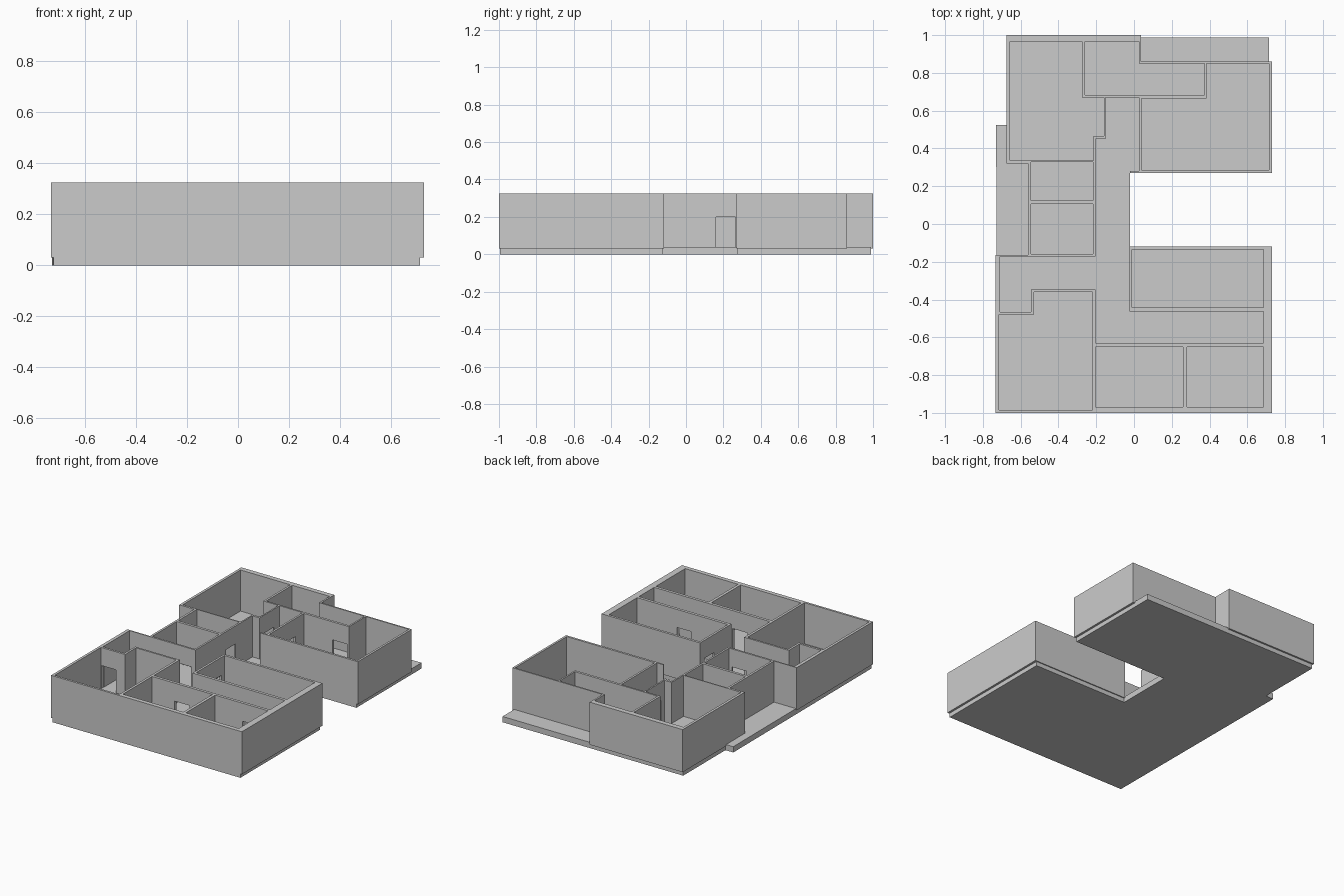
import bpy, bmesh

if "Cube" in bpy.data.objects:
    bpy.data.objects.remove(bpy.data.objects["Cube"])

FLOOR, WALL_LOW, DOOR_TOP, WALL_TOP = 0.04, 0.03, 0.2, 0.325


def prisms(name, outlines, z0, z1):
    """One object holding an upright prism for every outline."""
    bm = bmesh.new()
    for pts in outlines:
        face = bm.faces.new([bm.verts.new((x, y, z0)) for x, y in pts])
        ext = bmesh.ops.extrude_face_region(bm, geom=[face], use_keep_orig=True)
        top = [v for v in ext["geom"] if isinstance(v, bmesh.types.BMVert)]
        bmesh.ops.translate(bm, vec=(0, 0, z1 - z0), verts=top)
    bmesh.ops.recalc_face_normals(bm, faces=bm.faces)
    mesh = bpy.data.meshes.new(name)
    bm.to_mesh(mesh)
    bm.free()
    ob = bpy.data.objects.new(name, mesh)
    bpy.context.collection.objects.link(ob)
    return ob


def rect(x0, x1, y0, y1):
    return [(x0, y0), (x1, y0), (x1, y1), (x0, y1)]


def cut(target, cutter):
    mod = target.modifiers.new("cut", "BOOLEAN")
    mod.operation, mod.solver, mod.object = "DIFFERENCE", "EXACT", cutter
    bpy.context.view_layer.objects.active = target
    bpy.ops.object.modifier_apply(modifier=mod.name)
    bpy.data.objects.remove(cutter)


# Floor slab with side and back terraces, notched at the courtyard
prisms("floor_slab", [[
    (-.725, -.995), (.715, -.995), (.715, -.125), (-.022, -.125), (-.022, .275),
    (.715, .275), (.715, .988), (-.67, .988), (-.67, .525), (-.73, .525)]], 0, FLOOR)

# Solid wall block following the outside of the house
walls = prisms("walls", [[
    (-.733, -1), (.73, -1), (.73, .86), (.038, .86), (.038, 1), (-.675, 1),
    (-.675, .32), (-.56, .32), (-.56, -.165), (-.733, -.165)]], WALL_LOW, WALL_TOP)

# Rooms hollowed out of the block; the hall opens into the courtyard
back_left = [(-.657, .965), (-.275, .965), (-.275, .67), (-.16, .67),
             (-.16, .465), (-.215, .465), (-.215, .335), (-.657, .335)]
back_middle = [(-.26, .965), (.026, .965), (.026, .85), (.374, .85),
               (.374, .682), (-.26, .682)]
back_right = [(.385, .85), (.715, .85), (.715, .285), (.04, .285),
              (.04, .665), (.385, .665)]
front_left = [(-.53, -.36), (-.22, -.36), (-.22, -.985), (-.715, -.985),
              (-.715, -.48), (-.53, -.48)]
hall = [(-.15, .67), (-.15, .45), (-.205, .45), (-.205, -.173), (-.71, -.173),
        (-.71, -.465), (-.545, -.465), (-.545, -.347), (-.203, -.347),
        (-.203, -.63), (.685, -.63), (.685, -.463), (-.025, -.463),
        (-.025, -.118), (.8, -.118), (.8, .27), (-.022, .27), (-.022, .28),
        (.026, .28), (.026, .67)]
rooms = [back_left, back_middle, back_right, front_left, hall,
         rect(-.545, -.218, .125, .328), rect(-.545, -.218, -.16, .107),
         rect(-.01, .685, -.443, -.135), rect(-.203, .26, -.97, -.65),
         rect(.28, .685, -.97, -.65)]
cut(walls, prisms("room_cutter", rooms, 0, .5))

# Doorways
doors = [rect(-.03, .085, -.66, -.62), rect(.49, .6, -.66, -.62),
         rect(-.712, -.6, -.49, -.455), rect(-.035, 0, -.27, -.165),
         rect(.27, .38, -.475, -.435), rect(.258, .37, .655, .69),
         rect(.02, .05, .46, .57), rect(-.23, -.19, .16, .265),
         rect(-.35, -.24, -.18, -.15), rect(-.17, -.14, .5, .61)]
cut(walls, prisms("door_cutter", doors, .02, DOOR_TOP))
